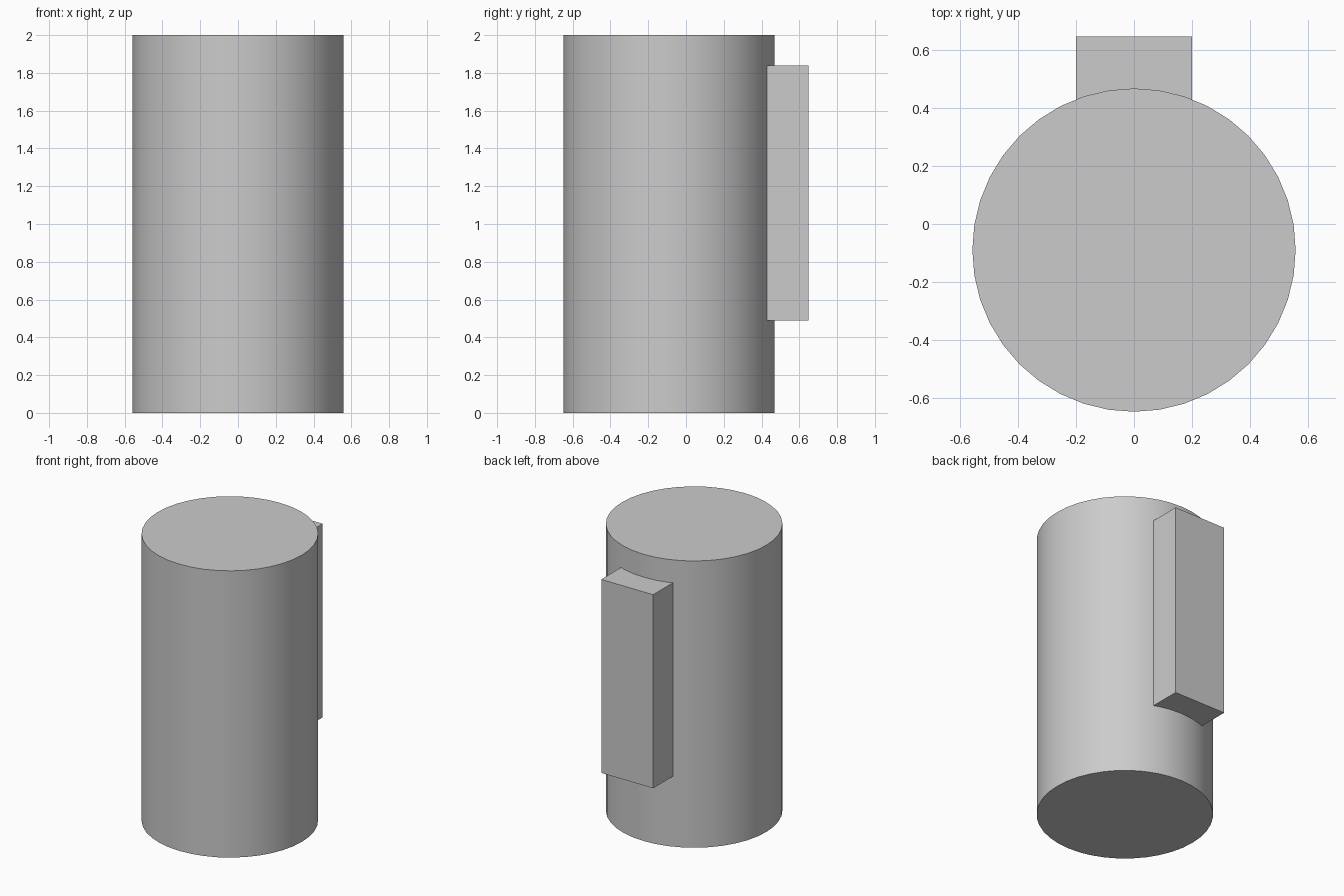
import bpy

cube = bpy.data.objects.get("Cube")
if cube:
    bpy.data.objects.remove(cube, do_unlink=True)

grey = bpy.data.materials.new("light_grey")
grey.use_nodes = True
colour = (0.6, 0.6, 0.6, 1)
grey.diffuse_color = colour
grey.node_tree.nodes["Principled BSDF"].inputs["Base Color"].default_value = colour

RADIUS, CENTRE_Y = 0.558, -0.09

# Round body, smooth around its side with sharp rims
bpy.ops.mesh.primitive_cylinder_add(vertices=40, radius=RADIUS, depth=2,
                                    location=(0, CENTRE_Y, 1))
body = bpy.context.object
body.name = "cylinder_body"
body.data.materials.append(grey)
bpy.ops.object.shade_smooth_by_angle()

# Upright block on the back, sunk a little into the body
inner, outer, bottom, top = 0.38, 0.648, 0.49, 1.84
bpy.ops.mesh.primitive_cube_add(size=1, location=(0, (inner + outer) / 2, (bottom + top) / 2))
block = bpy.context.object
block.name = "back_block"
block.scale = (0.4, outer - inner, top - bottom)
bpy.ops.object.transform_apply(location=False, rotation=False, scale=True)
block.data.materials.append(grey)
